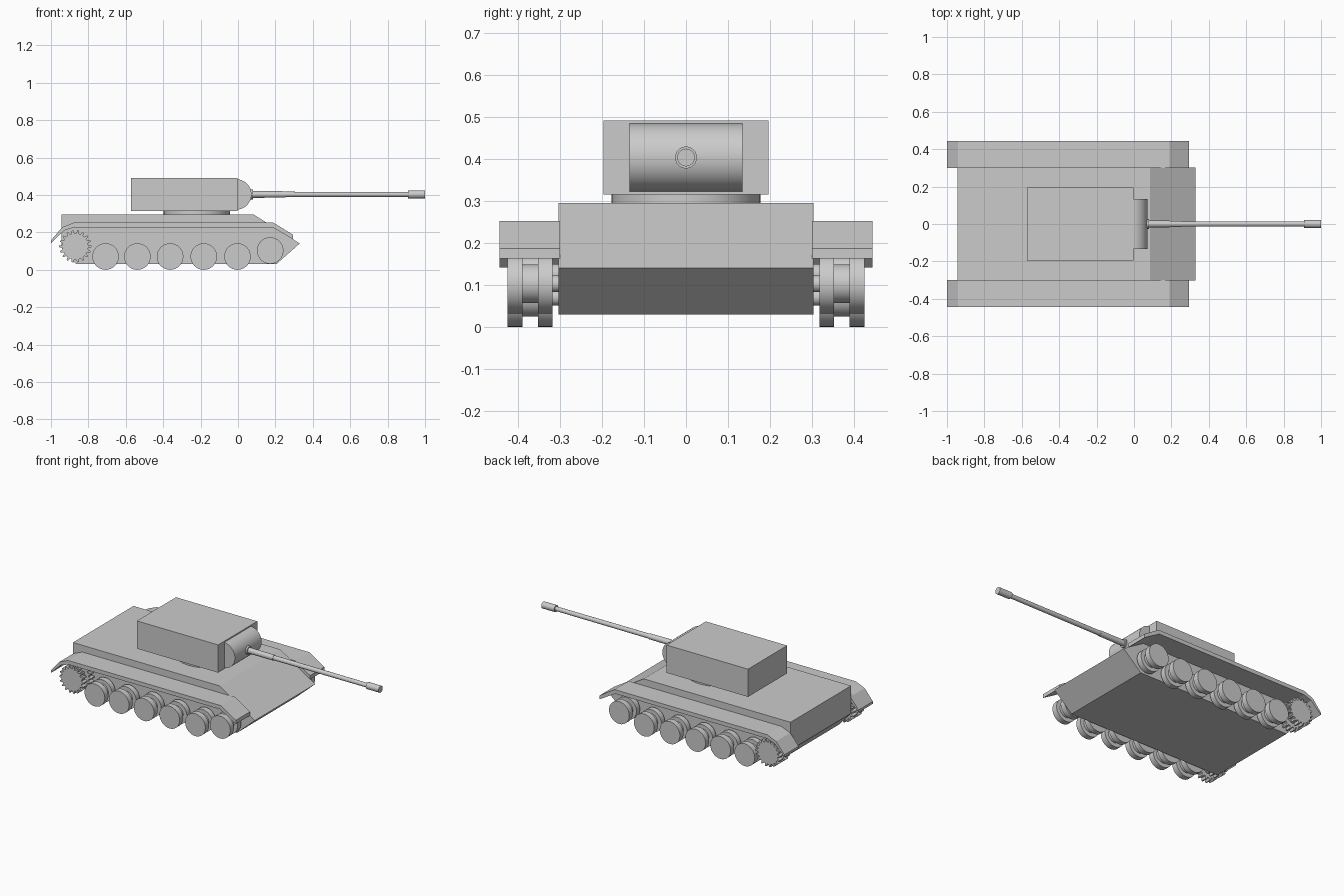
import bpy, bmesh
from math import sin, cos, pi, radians

if "Cube" in bpy.data.objects:
    bpy.data.objects.remove(bpy.data.objects["Cube"])


def prism(bm, pts, y0, y1):
    """Extrude an XZ outline from y0 to y1."""
    vs = [bm.verts.new((x, y0, z)) for x, z in pts]
    face = bm.faces.new(vs)
    out = bmesh.ops.extrude_face_region(bm, geom=[face])
    for v in out["geom"]:
        if isinstance(v, bmesh.types.BMVert):
            v.co.y = y1


def circle(x, z, r, n=32):
    return [(x + r * cos(2 * pi * i / n), z + r * sin(2 * pi * i / n)) for i in range(n)]


def gear(x, z, ro, ri, teeth=18):
    pts = []
    for i in range(teeth):
        for f, r in ((-.32, ri), (-.13, ro), (.13, ro), (.32, ri)):
            a = 2 * pi * (i + f) / teeth
            pts.append((x + r * cos(a), z + r * sin(a)))
    return pts


def lathe(bm, prof, origin, axis, n=32):
    """Revolve (distance, radius) pairs about the x or z axis."""
    rings = []
    for d, r in prof:
        ring = []
        for i in range(n):
            a = 2 * pi * i / n
            u, v = r * cos(a), r * sin(a)
            p = (d, u, v) if axis == "x" else (u, v, d)
            ring.append(bm.verts.new([o + c for o, c in zip(origin, p)]))
        rings.append(ring)
    for a, b in zip(rings, rings[1:]):
        for i in range(n):
            j = (i + 1) % n
            bm.faces.new((a[i], a[j], b[j], b[i]))
    bm.faces.new(rings[0])
    bm.faces.new(rings[-1])


def finish(bm, name, smooth=False):
    bmesh.ops.recalc_face_normals(bm, faces=bm.faces[:])
    me = bpy.data.meshes.new(name)
    bm.to_mesh(me)
    bm.free()
    ob = bpy.data.objects.new(name, me)
    bpy.context.collection.objects.link(ob)
    if smooth:
        bpy.ops.object.select_all(action="DESELECT")
        ob.select_set(True)
        bpy.context.view_layer.objects.active = ob
        bpy.ops.object.shade_smooth_by_angle(angle=radians(30))
    return ob


# Hull with sloped bow
bm = bmesh.new()
prism(bm, [(-.945, .295), (.085, .295), (.33, .141), (.205, .03), (-.865, .03), (-.945, .12)],
      -.303, .303)
finish(bm, "hull")

# Turret, ring and rounded gun shield
bm = bmesh.new()
prism(bm, [(-.572, .315), (-.002, .315), (-.002, .491), (-.572, .491)], -.196, .196)
finish(bm, "turret")

bm = bmesh.new()
lathe(bm, [(.29, .177), (.32, .177)], (-.22, 0, 0), "z", 48)
finish(bm, "turret_ring", True)

bm = bmesh.new()
prism(bm, circle(-.009, .403, .081, 40), -.134, .134)
finish(bm, "gun_shield", True)

# Stepped barrel with muzzle sleeve
bm = bmesh.new()
lathe(bm, [(.05, .026), (.08, .026), (.08, .018), (.255, .017), (.255, .0145),
           (.91, .0135), (.91, .021), (1, .021)], (0, 0, .403), "x")
finish(bm, "gun_barrel", True)

# Running gear and fenders on both sides
wheels = [(-.708, .071), (-.538, .071), (-.363, .071), (-.183, .071), (-.003, .071), (.172, .103)]
for side, s in (("right", -1), ("left", 1)):
    bm = bmesh.new()
    prism(bm, [(-1, .142), (-1, .157), (-.942, .226), (-.88, .252), (.19, .252), (.295, .187),
               (.295, .163), (.185, .227), (-.875, .227), (-.93, .21)], s * .30, s * .443)
    finish(bm, side + "_fender")

    for i, (x, z) in enumerate(wheels):
        bm = bmesh.new()
        for r, a, b in ((.071, .317, .352), (.046, .352, .388), (.071, .388, .424), (.02, .29, .317)):
            prism(bm, circle(x, z, r), s * a, s * b)
        finish(bm, f"{side}_{'idler' if i == 5 else 'road_wheel_%d' % (i + 1)}", True)

    bm = bmesh.new()
    x, z = -.87, .125
    for a, b in ((.317, .352), (.388, .424)):
        prism(bm, gear(x, z, .086, .07), s * a, s * b)
    prism(bm, circle(x, z, .046), s * .352, s * .388)
    prism(bm, circle(x, z, .025), s * .29, s * .317)
    finish(bm, side + "_drive_sprocket")
